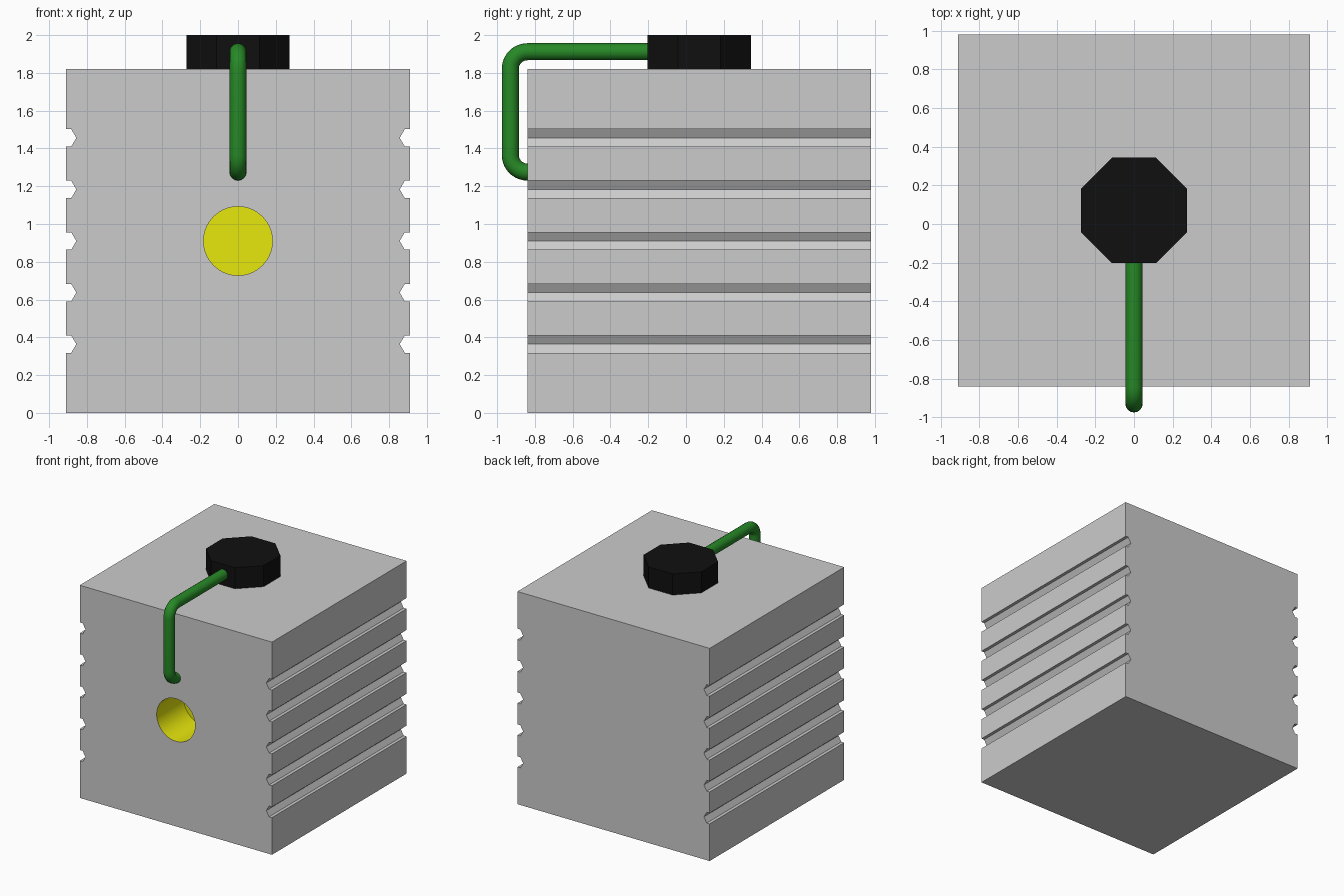
import bpy, bmesh, math

if "Cube" in bpy.data.objects:
    bpy.data.objects.remove(bpy.data.objects["Cube"])

CY = 0.07          # y centre of the body and knob
H = 0.91           # half width of the body
FRONT = CY - H


def material(name, rgb):
    m = bpy.data.materials.new(name)
    m.diffuse_color = (*rgb, 1)
    m.use_nodes = True
    m.node_tree.nodes["Principled BSDF"].inputs["Base Color"].default_value = m.diffuse_color
    return m


yellow = material("yellow", (0.8, 0.8, 0.004))
green = material("green", (0.02, 0.25, 0.02))
black = material("black", (0.005, 0.005, 0.005))

# Body: front outline with half-hexagon grooves on both sides, extruded back
right = [(H, 0)]
for i in range(5):
    z = H + (i - 2) * 0.273
    right += [(H, z - 0.046), (H - 0.027, z - 0.046), (H - 0.054, z),
              (H - 0.027, z + 0.046), (H, z + 0.046)]
right.append((H, 2 * H))
outline = right + [(-x, z) for x, z in reversed(right)]

bm = bmesh.new()
face = bm.faces.new([bm.verts.new((x, FRONT, z)) for x, z in outline])
ext = bmesh.ops.extrude_face_region(bm, geom=[face], use_keep_orig=True)
bmesh.ops.translate(bm, vec=(0, 2 * H, 0),
                    verts=[v for v in ext["geom"] if isinstance(v, bmesh.types.BMVert)])
bmesh.ops.recalc_face_normals(bm, faces=bm.faces)
mesh = bpy.data.meshes.new("body")
bm.to_mesh(mesh)
bm.free()
body = bpy.data.objects.new("body", mesh)
bpy.context.collection.objects.link(body)

# Round blind hole in the front
R, DEPTH = 0.182, 0.364
bpy.ops.mesh.primitive_cylinder_add(vertices=64, radius=R, depth=2 * DEPTH,
                                    location=(0, FRONT, H), rotation=(math.pi / 2, 0, 0))
cutter = bpy.context.object
cutter.name = "hole_cutter"
cutter.hide_render = True
mod = body.modifiers.new("hole", 'BOOLEAN')
mod.operation = 'DIFFERENCE'
mod.solver = 'EXACT'
mod.object = cutter
bpy.ops.object.select_all(action='DESELECT')
body.select_set(True)
bpy.context.view_layer.objects.active = body
bpy.ops.object.modifier_apply(modifier="hole")
bpy.data.objects.remove(cutter)

# Yellow lining of the hole
body.data.materials.append(None)
body.data.materials.append(yellow)
for p in body.data.polygons:
    inside = all(math.hypot(body.data.vertices[v].co.x, body.data.vertices[v].co.z - H) < R + 0.01
                 for v in p.vertices)
    p.material_index = 1 if inside else 0
bpy.ops.object.shade_smooth_by_angle(angle=math.radians(30))

# Octagonal knob on top
bpy.ops.mesh.primitive_cylinder_add(vertices=8, radius=0.273 / math.cos(math.pi / 8), depth=0.18,
                                    location=(0, CY, 1.91), rotation=(0, 0, math.pi / 8))
knob = bpy.context.object
knob.name = "knob"
knob.data.materials.append(black)

# Bent tube from the knob down to the front
TY, TOP, LOW, B = -0.93, 1.912, 1.275, 0.09
path = [(CY - 0.2, TOP)]
for cz, start in ((TOP - B, 90), (LOW + B, 180)):
    for i in range(11):
        a = math.radians(start + 9 * i)
        path.append((TY + B + B * math.cos(a), cz + B * math.sin(a)))
path.append((FRONT + 0.03, LOW))
curve = bpy.data.curves.new("tube", 'CURVE')
curve.dimensions = '3D'
curve.bevel_depth = 0.045
curve.bevel_resolution = 6
curve.use_fill_caps = True
spline = curve.splines.new('POLY')
spline.points.add(len(path) - 1)
for pt, (y, z) in zip(spline.points, path):
    pt.co = (0, y, z, 1)
spline.use_smooth = True
curve.materials.append(green)
tube = bpy.data.objects.new("tube", curve)
bpy.context.collection.objects.link(tube)
